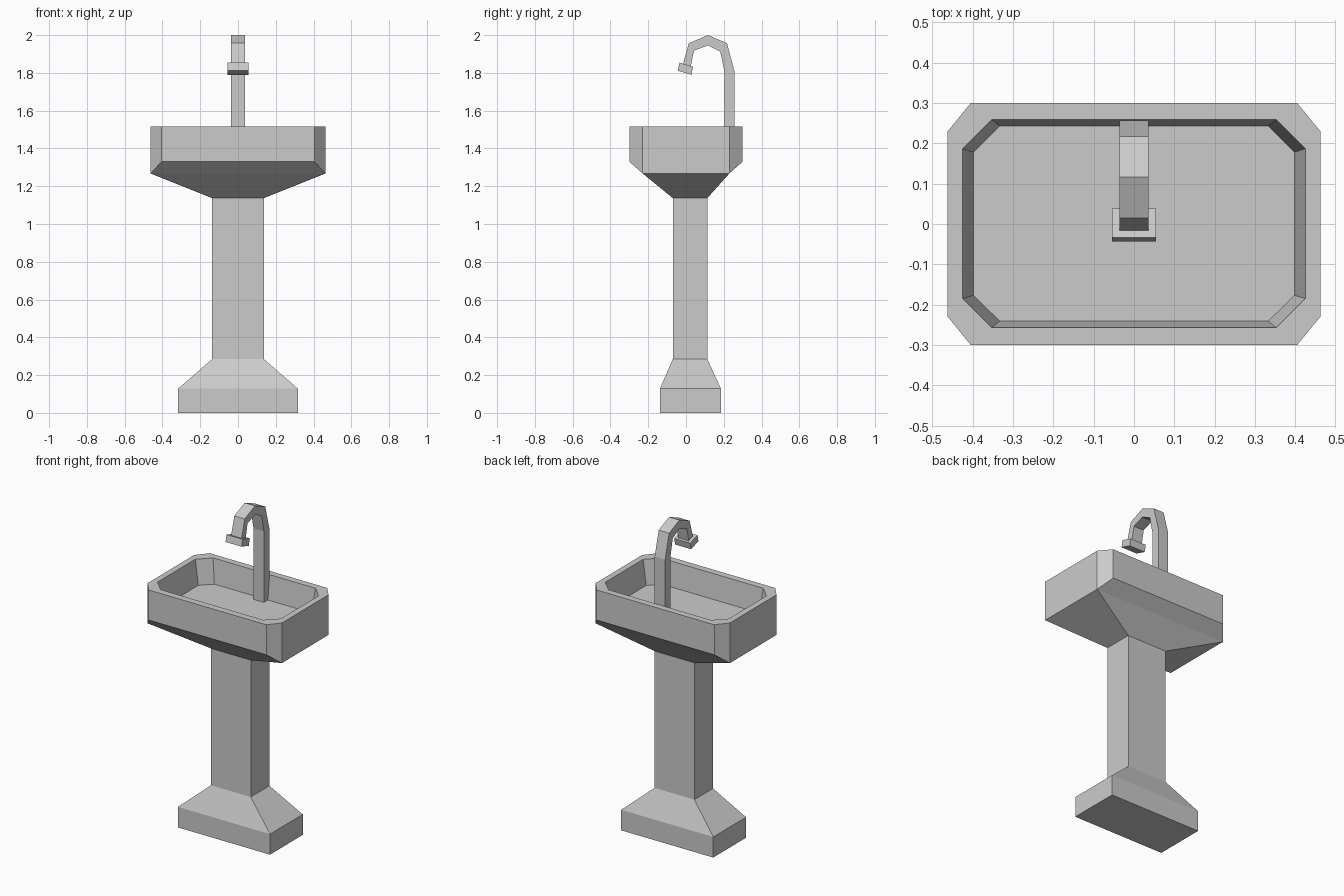
import bpy, bmesh

if "Cube" in bpy.data.objects:
    bpy.data.objects.remove(bpy.data.objects["Cube"])


def octagon(x, y, cx, cy, z_long, z_side=None):
    """Ring with cut corners: x, y are outer limits, cx, cy where the cuts start."""
    z_side = z_long if z_side is None else z_side
    return [(-cx, y[0], z_long), (cx, y[0], z_long), (x, cy[0], z_side), (x, cy[1], z_side),
            (cx, y[1], z_long), (-cx, y[1], z_long), (-x, cy[1], z_side), (-x, cy[0], z_side)]


def rect(x, y0, y1, z):
    """Rectangle stored as an eight point ring so it can join an octagon."""
    return octagon(x, (y0, y1), x, (y0, y1), z)


def loft(name, rings, cap_start=True, cap_end=True):
    bm = bmesh.new()
    vs = [[bm.verts.new(p) for p in ring] for ring in rings]
    for a, b in zip(vs, vs[1:]):
        for i in range(len(a)):
            j = (i + 1) % len(a)
            bm.faces.new((a[i], a[j], b[j], b[i]))
    if cap_start:
        bm.faces.new(vs[0][::-1])
    if cap_end:
        bm.faces.new(vs[-1])
    bmesh.ops.remove_doubles(bm, verts=bm.verts, dist=1e-4)
    bmesh.ops.recalc_face_normals(bm, faces=bm.faces)
    mesh = bpy.data.meshes.new(name)
    bm.to_mesh(mesh)
    bm.free()
    obj = bpy.data.objects.new(name, mesh)
    bpy.context.collection.objects.link(obj)
    return obj


# Pedestal: foot block, sloped shoulder and column
loft("pedestal", [
    rect(0.317, -0.138, 0.185, 0.0),
    rect(0.317, -0.138, 0.185, 0.128),
    rect(0.137, -0.07, 0.113, 0.285),
    rect(0.137, -0.07, 0.113, 1.137),
], cap_end=False)

# Basin: funnel underside, outer wall, flat rim, inner wall and floor
loft("basin", [
    rect(0.137, -0.07, 0.113, 1.137),
    rect(0.463, -0.229, 0.229, 1.267),
    octagon(0.463, (-0.3, 0.3), 0.405, (-0.229, 0.229), 1.33, 1.267),
    octagon(0.463, (-0.3, 0.3), 0.405, (-0.229, 0.229), 1.517),
    octagon(0.425, (-0.257, 0.259), 0.353, (-0.185, 0.187), 1.517),
    octagon(0.398, (-0.241, 0.243), 0.333, (-0.177, 0.178), 1.365),
], cap_start=False)


def swept(name, half_width, pairs):
    """Square tube from matching outer and inner (y, z) profile points."""
    w = half_width
    return loft(name, [[(-w, *o), (w, *o), (w, *i), (-w, *i)] for o, i in pairs])


# Faucet: gooseneck tube
swept("faucet_neck", 0.036, [
    ((0.257, 1.365), (0.204, 1.365)),
    ((0.257, 1.807), (0.204, 1.807)),
    ((0.217, 1.957), (0.181, 1.913)),
    ((0.116, 2.0), (0.116, 1.945)),
    ((0.015, 1.957), (0.042, 1.918)),
    ((-0.018, 1.84), (0.024, 1.828)),
])

# Faucet: wider nozzle at the spout end
swept("faucet_nozzle", 0.055, [
    ((-0.034, 1.854), (0.038, 1.832)),
    ((-0.044, 1.812), (0.028, 1.79)),
])
